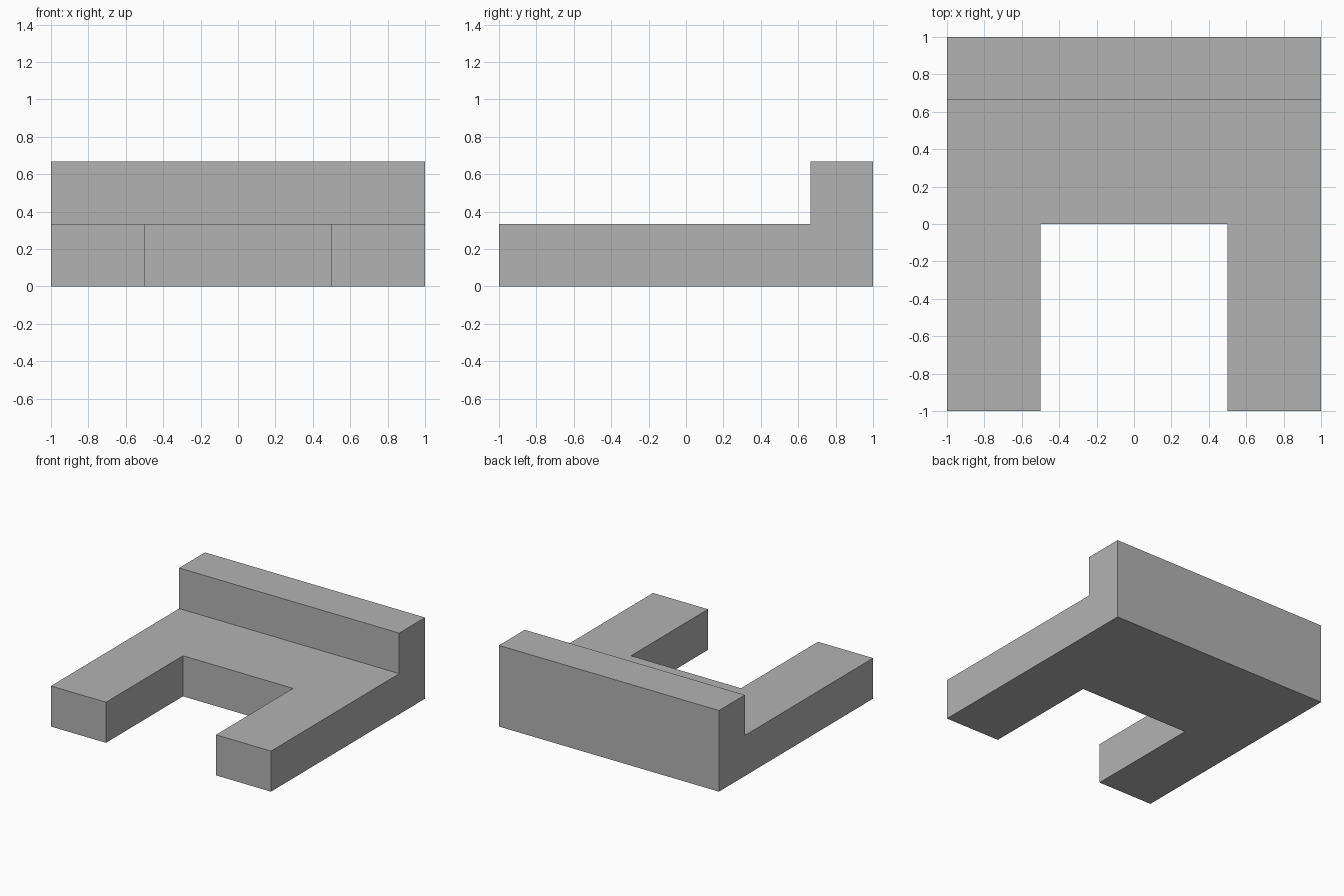
import bpy
import bmesh

# Remove the default cube
cube = bpy.data.objects.get("Cube")
if cube:
    bpy.data.objects.remove(cube, do_unlink=True)

SLAB = 1 / 3      # slab thickness
TOP = 2 / 3       # height of the back ledge
LEDGE_Y = 0.665   # front of the back ledge

# Plain grey material
grey = bpy.data.materials.new("grey")
grey.use_nodes = True
colour = (0.45, 0.45, 0.45, 1)
grey.diffuse_color = colour
grey.node_tree.nodes["Principled BSDF"].inputs["Base Color"].default_value = colour

# Footprint: two front arms, a rear deck and the strip under the ledge
bm = bmesh.new()
right_side = [(0.5, 0), (0.5, -1), (1, -1), (1, LEDGE_Y)]
deck = right_side + [(-x, y) for x, y in reversed(right_side)]
strip = [(-1, LEDGE_Y), (1, LEDGE_Y), (1, 1), (-1, 1)]
for outline in (deck, strip):
    bm.faces.new([bm.verts.new((x, y, 0)) for x, y in outline])
bmesh.ops.remove_doubles(bm, verts=bm.verts[:], dist=0.0001)


def raise_faces(faces, height):
    """Extrude faces straight up."""
    result = bmesh.ops.extrude_face_region(bm, geom=faces, use_keep_orig=True)
    verts = [g for g in result["geom"] if isinstance(g, bmesh.types.BMVert)]
    bmesh.ops.translate(bm, verts=verts, vec=(0, 0, height))
    return [g for g in result["geom"] if isinstance(g, bmesh.types.BMFace)]


# Slab, then the raised back ledge
slab_top = raise_faces(bm.faces[:], SLAB)
ledge = [f for f in slab_top if f.calc_center_median().y > LEDGE_Y]
raise_faces(ledge, TOP - SLAB)
inner = [f for f in ledge if f.is_valid]
bmesh.ops.delete(bm, geom=inner, context="FACES_ONLY")

# Merge coplanar faces into clean flat sides
bmesh.ops.dissolve_limit(bm, angle_limit=0.01, verts=bm.verts[:], edges=bm.edges[:])
bmesh.ops.recalc_face_normals(bm, faces=bm.faces[:])

mesh = bpy.data.meshes.new("stepped_base")
bm.to_mesh(mesh)
bm.free()
mesh.materials.append(grey)
base = bpy.data.objects.new("stepped_base", mesh)
bpy.context.collection.objects.link(base)
